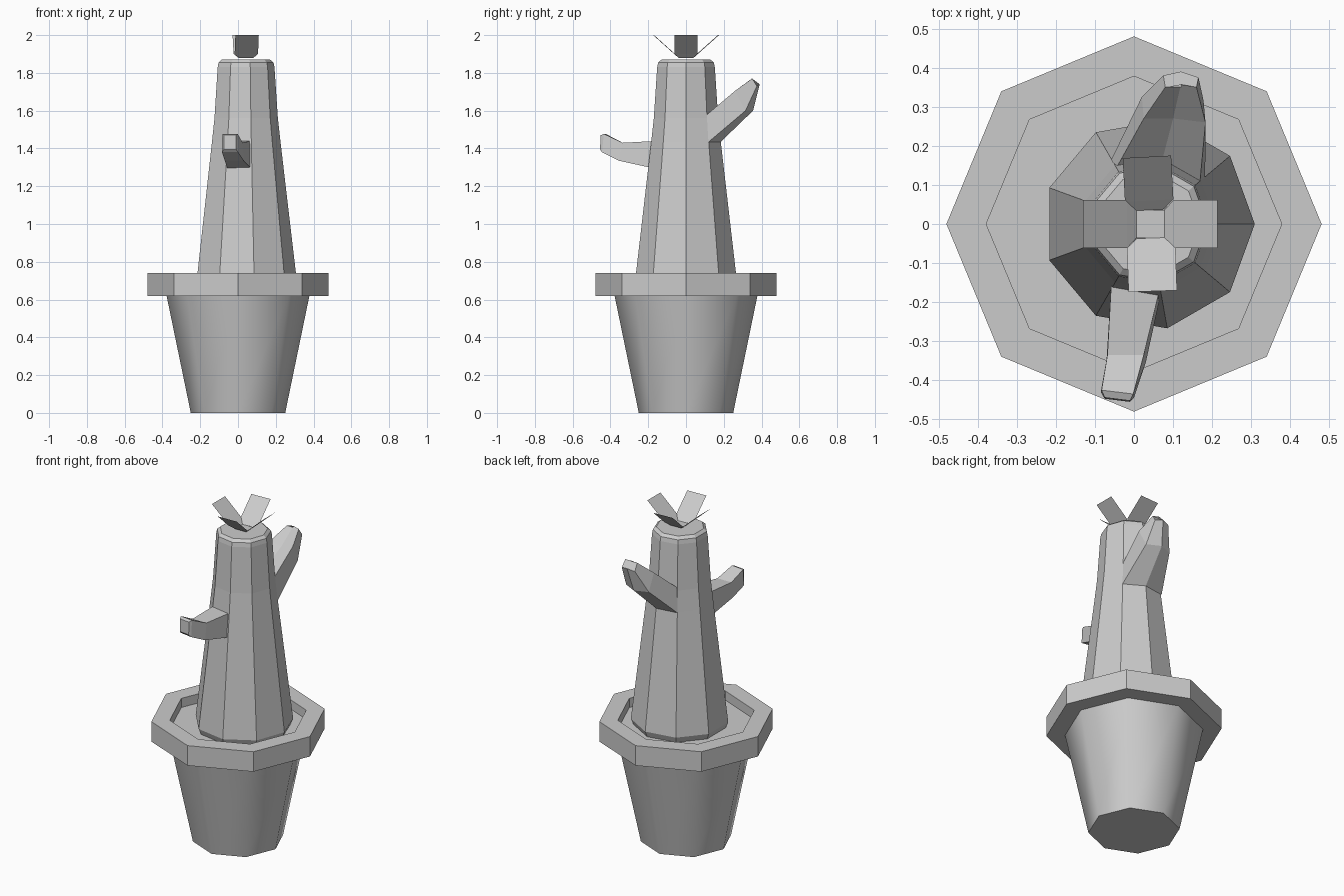
import bpy, bmesh
from math import sin, cos, radians, tau
from mathutils import Vector, Matrix

if "Cube" in bpy.data.objects:
    bpy.data.objects.remove(bpy.data.objects["Cube"])


def add_object(name, bm, smooth=None):
    bmesh.ops.recalc_face_normals(bm, faces=bm.faces)
    mesh = bpy.data.meshes.new(name)
    bm.to_mesh(mesh)
    bm.free()
    ob = bpy.data.objects.new(name, mesh)
    bpy.context.collection.objects.link(ob)
    if smooth:
        bpy.ops.object.select_all(action='DESELECT')
        ob.select_set(True)
        bpy.context.view_layer.objects.active = ob
        bpy.ops.object.shade_smooth_by_angle(angle=radians(smooth))
    return ob


def loft(name, rings, start=True, end=True, closed=False, smooth=None):
    bm = bmesh.new()
    loops = [[bm.verts.new(p) for p in ring] for ring in rings]
    pairs = list(zip(loops, loops[1:]))
    if closed:
        pairs.append((loops[-1], loops[0]))
    for a, b in pairs:
        n = len(a)
        for i in range(n):
            j = (i + 1) % n
            bm.faces.new((a[i], a[j], b[j], b[i]))
    if start and not closed:
        bm.faces.new(loops[0])
    if end and not closed:
        bm.faces.new(loops[-1])
    return add_object(name, bm, smooth)


def ring(n, r, z, cx=0.0):
    return [(cx + r * cos(tau * i / n), r * sin(tau * i / n), z) for i in range(n)]


# Pot: tapered bucket, thick rim and soil
loft("pot_bucket", [ring(8, 0.25, 0), ring(8, 0.378, 0.62)], end=False, smooth=60)
loft("pot_rim", [ring(8, r, z) for r, z in
                 ((0.378, 0.62), (0.48, 0.62), (0.48, 0.74), (0.378, 0.74))], closed=True)
soil = bmesh.new()
soil.faces.new([soil.verts.new(p) for p in ring(8, 0.378, 0.685)])
add_object("soil", soil)

# Nine-sided cactus trunk
CX = 0.038
trunk = [(0.25, 0.67), (0.271, 0.72), (0.187, 1.435), (0.173, 1.56),
         (0.155, 1.83), (0.15, 1.855), (0.132, 1.87)]
loft("cactus_trunk", [ring(9, r, z, CX) for r, z in trunk])

# Front arm: short, four-sided, turned up at the tip
loft("front_arm", [
    [(-0.055, -0.15, 1.29), (0.075, -0.15, 1.29), (0.07, -0.15, 1.44), (-0.058, -0.15, 1.44)],
    [(-0.07, -0.345, 1.335), (0.03, -0.355, 1.335), (0.025, -0.335, 1.43), (-0.068, -0.335, 1.43)],
    [(-0.085, -0.43, 1.38), (0.0, -0.445, 1.38), (-0.002, -0.435, 1.477), (-0.083, -0.425, 1.477)],
    [(-0.075, -0.447, 1.395), (-0.01, -0.455, 1.395), (-0.01, -0.452, 1.47), (-0.075, -0.444, 1.47)],
])

# Back arm: broad base growing from two trunk faces, flattened tip
loft("back_arm", [
    [(-0.058, 0.165, 1.435), (0.07, 0.184, 1.435), (0.182, 0.12, 1.435),
     (0.168, 0.10, 1.57), (0.066, 0.14, 1.57), (-0.047, 0.14, 1.57)],
    [(0.02, 0.325, 1.60), (0.10, 0.355, 1.60), (0.178, 0.315, 1.60),
     (0.183, 0.26, 1.705), (0.10, 0.27, 1.68), (0.025, 0.27, 1.695)],
    [(0.075, 0.38, 1.73), (0.12, 0.39, 1.74), (0.165, 0.375, 1.73),
     (0.16, 0.35, 1.77), (0.12, 0.357, 1.776), (0.08, 0.35, 1.77)],
])

# Flower: small centre with four flat petals slanting outwards
bm = bmesh.new()
h = 0.036
bm.faces.new([bm.verts.new((CX + 0.004 + x, y, 1.878))
              for x, y in ((-h, -h), (h, -h), (h, h), (-h, h))])
petal = [(0.036, -0.036, 1.878), (0.06, -0.062, 1.90), (0.172, -0.062, 2.0),
         (0.172, 0.062, 2.0), (0.06, 0.062, 1.90), (0.036, 0.036, 1.878)]
for angle in (0, 93, 180, 272):
    rot = Matrix.Rotation(radians(angle), 3, 'Z')
    v = [bm.verts.new(rot @ Vector(p) + Vector((CX + 0.004, 0, 0))) for p in petal]
    bm.faces.new((v[0], v[1], v[4], v[5]))
    bm.faces.new((v[1], v[2], v[3], v[4]))
add_object("flower", bm)
